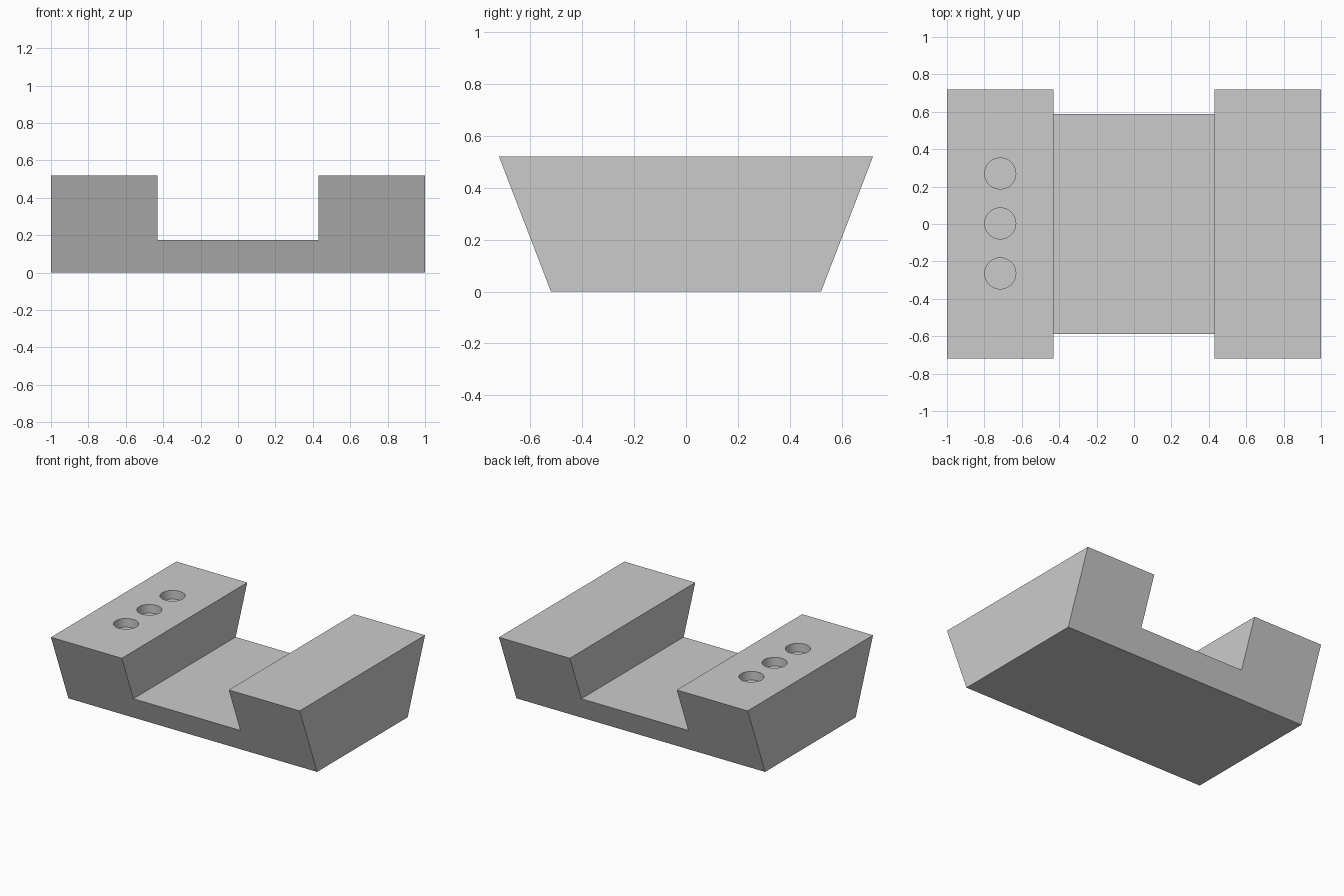
import bpy, bmesh
from mathutils import Matrix

old = bpy.data.objects.get("Cube")
if old:
    bpy.data.objects.remove(old, do_unlink=True)

HEIGHT, FLOOR = 0.52, 0.175
INNER = 0.43
BOTTOM_Y, TOP_Y = 0.52, 0.72
HOLE_X, HOLE_R, HOLE_DEPTH = -0.715, 0.083, 0.063

grey = bpy.data.materials.new("plain_grey")
grey.use_nodes = True
colour = (0.6, 0.6, 0.6, 1)
grey.diffuse_color = colour
grey.node_tree.nodes["Principled BSDF"].inputs["Base Color"].default_value = colour


def add_object(name, bm):
    bmesh.ops.recalc_face_normals(bm, faces=bm.faces)
    mesh = bpy.data.meshes.new(name)
    bm.to_mesh(mesh)
    bm.free()
    mesh.materials.append(grey)
    obj = bpy.data.objects.new(name, mesh)
    bpy.context.collection.objects.link(obj)
    return obj


# Saddle block: U profile extruded front to back, flaring outward with height
profile = [(-1, 0), (1, 0), (1, HEIGHT), (INNER, HEIGHT),
           (INNER, FLOOR), (-INNER, FLOOR), (-INNER, HEIGHT), (-1, HEIGHT)]
bm = bmesh.new()
ends = []
for side in (-1, 1):
    ends.append([bm.verts.new((x, side * (BOTTOM_Y + (TOP_Y - BOTTOM_Y) * z / HEIGHT), z))
                 for x, z in profile])
    bm.faces.new(ends[-1])
for i in range(len(profile)):
    j = (i + 1) % len(profile)
    bm.faces.new((ends[0][i], ends[0][j], ends[1][j], ends[1][i]))
block = add_object("saddle_block", bm)

# Three shallow round sockets in the top of the right arm
bm = bmesh.new()
for k in (-1, 0, 1):
    bmesh.ops.create_cone(bm, cap_ends=True, segments=48, radius1=HOLE_R, radius2=HOLE_R,
                          depth=2 * HOLE_DEPTH,
                          matrix=Matrix.Translation((HOLE_X, 0.003 + 0.267 * k, HEIGHT)))
cutter = add_object("socket_cutter", bm)
cutter.hide_render = True
cutter.hide_set(True)

cut = block.modifiers.new("sockets", 'BOOLEAN')
cut.operation = 'DIFFERENCE'
cut.solver = 'EXACT'
cut.object = cutter

# Bake the cut, then smooth the socket walls while keeping edges sharp
bpy.ops.object.select_all(action='DESELECT')
block.select_set(True)
bpy.context.view_layer.objects.active = block
bpy.ops.object.modifier_apply(modifier=cut.name)
bpy.data.objects.remove(cutter, do_unlink=True)
bpy.ops.object.shade_smooth_by_angle(angle=0.6)
